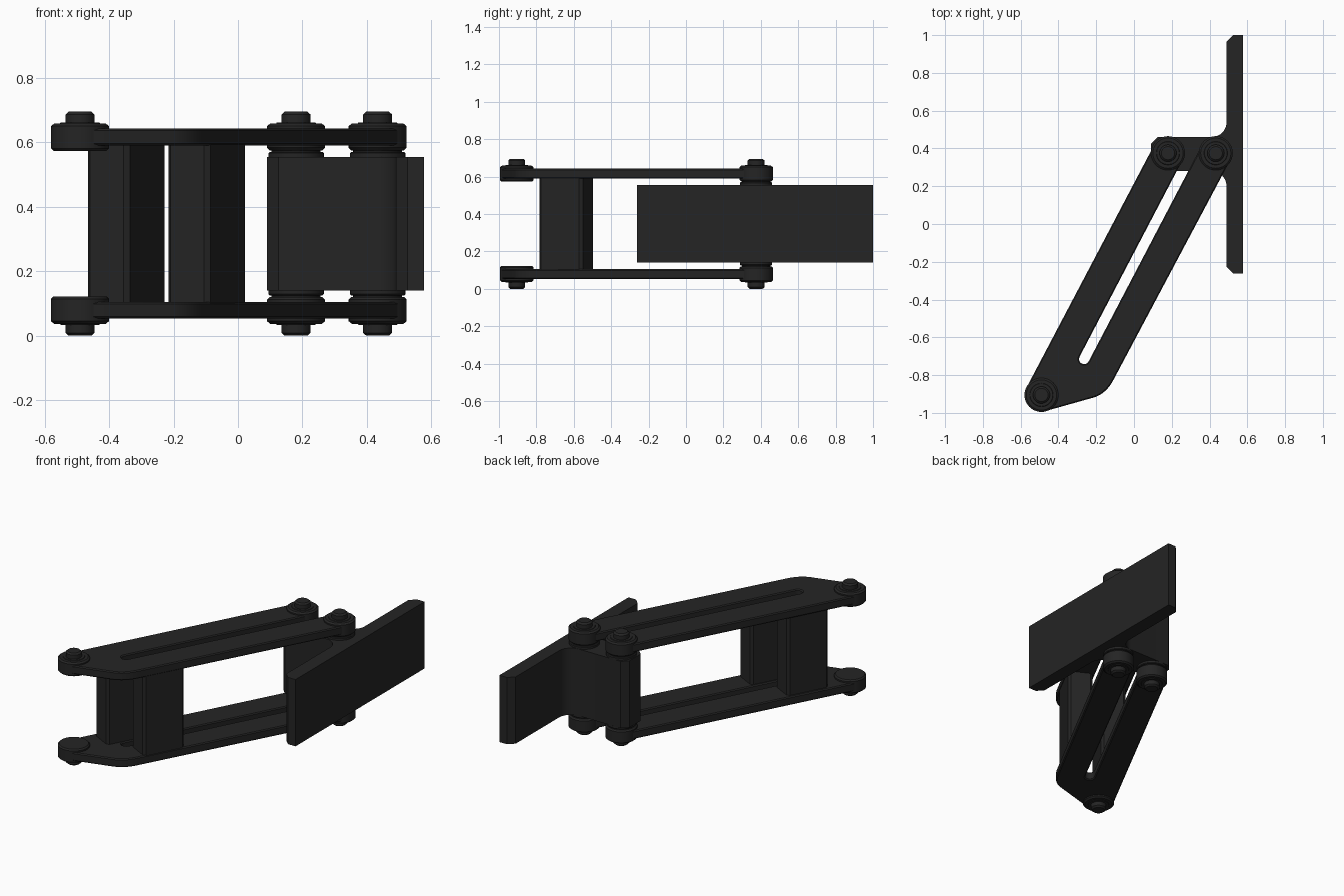
import bpy, bmesh
from math import cos, sin, pi, radians, atan2
from mathutils import Vector

if "Cube" in bpy.data.objects:
    bpy.data.objects.remove(bpy.data.objects["Cube"])

MID = 0.3475                       # mirror plane height
A, B, C = Vector((0.18, 0.375)), Vector((0.433, 0.375)), Vector((-0.49, -0.905))
D = (A - C).normalized()           # arm direction
N = Vector((D.y, -D.x))            # arm sideways direction
ANG = atan2(N.y, N.x)
R = 0.085                          # arm half width

black = bpy.data.materials.new("black")
black.diffuse_color = (0.018, 0.018, 0.018, 1)
black.use_nodes = True
black.node_tree.nodes["Principled BSDF"].inputs["Base Color"].default_value = black.diffuse_color


def arc(c, r, a0, a1, n=16):
    return [Vector((c[0] + r * cos(a0 + (a1 - a0) * i / n),
                    c[1] + r * sin(a0 + (a1 - a0) * i / n))) for i in range(n + 1)]


def finish(name, bm, mirror=False, bevel=0, smooth=True):
    bmesh.ops.recalc_face_normals(bm, faces=bm.faces)
    me = bpy.data.meshes.new(name)
    bm.to_mesh(me)
    bm.free()
    me.materials.append(black)
    ob = bpy.data.objects.new(name, me)
    ob.location.z = MID
    bpy.context.collection.objects.link(ob)
    if smooth:
        bpy.ops.object.select_all(action='DESELECT')
        ob.select_set(True)
        bpy.context.view_layer.objects.active = ob
        bpy.ops.object.shade_smooth_by_angle(angle=radians(30))
    if bevel:
        m = ob.modifiers.new("bevel", 'BEVEL')
        m.width, m.segments, m.limit_method, m.angle_limit = bevel, 1, 'ANGLE', radians(60)
    if mirror:
        m = ob.modifiers.new("mirror", 'MIRROR')
        m.use_axis = (False, False, True)
    return ob


def prism(name, pts, z0, z1, **kw):
    bm = bmesh.new()
    f = bm.faces.new([bm.verts.new((p[0], p[1], z0 - MID)) for p in pts])
    top = bmesh.ops.extrude_face_region(bm, geom=[f], use_keep_orig=True)
    bmesh.ops.translate(bm, vec=(0, 0, z1 - z0),
                        verts=[v for v in top['geom'] if isinstance(v, bmesh.types.BMVert)])
    return finish(name, bm, **kw)


def lathe(name, c, profile, n=40):
    bm = bmesh.new()
    rings = [[bm.verts.new((c.x + r * cos(2 * pi * i / n), c.y + r * sin(2 * pi * i / n), z - MID))
              for i in range(n)] for r, z in profile]
    for lo, hi in zip(rings, rings[1:]):
        for i in range(n):
            bm.faces.new((lo[i], lo[(i + 1) % n], hi[(i + 1) % n], hi[i]))
    bm.faces.new(rings[0])
    bm.faces.new(rings[-1])
    return finish(name, bm, mirror=True)


# forked arm plates, bottom and top
corner = Vector((-0.148, -0.90))
p0, p1 = Vector((-0.215, -0.919)), corner + D * 0.085
fillet = [p0 * (1 - t) ** 2 + corner * 2 * t * (1 - t) + p1 * t * t for t in [i / 8 for i in range(9)]]
mid = (A + B) / 2
slot_end = mid - D * ((mid.y + 0.715) / D.y)
slot_r = (B - A).dot(N) / 2 - R
outline = (arc(C, 0.088, ANG + pi, radians(286.3)) + fillet
           + arc(B, R, ANG, ANG + pi)
           + arc(slot_end, slot_r, ANG, ANG - pi, 8)
           + arc(A, R, ANG, ANG + pi))
prism("arm_plate", outline, 0.053, 0.105, mirror=True, bevel=0.006)

# spacer blocks between the plates
for name, dx in (("left_spacer", 0), ("right_spacer", 0.25)):
    c = Vector((-0.347 + dx, -0.64))
    h, w, k = 0.13, 0.0735, 0.015
    pts = [(h, w - k), (h - k, w), (k - h, w), (-h, w - k),
           (-h, k - w), (k - h, -w), (h - k, -w), (h, k - w)]
    prism(name, [c + D * u + N * v for u, v in pts], 0.10, 0.595, smooth=False)

# mounting plate with hinge block
bracket = ([(0.09, 0.315), (0.125, 0.28)]
           + arc((0.41, 0.20), 0.08, pi / 2, 0, 10)
           + [(0.49, -0.227), (0.525, -0.262), (0.577, -0.262), (0.577, 1.0), (0.525, 1.0), (0.49, 0.965)]
           + arc((0.41, 0.54), 0.08, 0, -pi / 2, 10)
           + [(0.125, 0.46), (0.09, 0.425)])
prism("mount_bracket", bracket, 0.141, 0.554)

# pivot bosses with pins and washers
pin = [(0.035, 0), (0.045, 0.009), (0.045, 0.034), (0.06, 0.034), (0.062, 0.037),
       (0.08, 0.037), (0.09, 0.045)]
hinge = pin + [(0.09, 0.112), (0.082, 0.12), (0.076, 0.12), (0.076, 0.125),
               (0.082, 0.125), (0.086, 0.129), (0.086, 0.142)]
lathe("inner_pivot", A, hinge)
lathe("outer_pivot", B, hinge)
lathe("end_pivot", C, pin + [(0.09, 0.114), (0.082, 0.122), (0.06, 0.122)])
